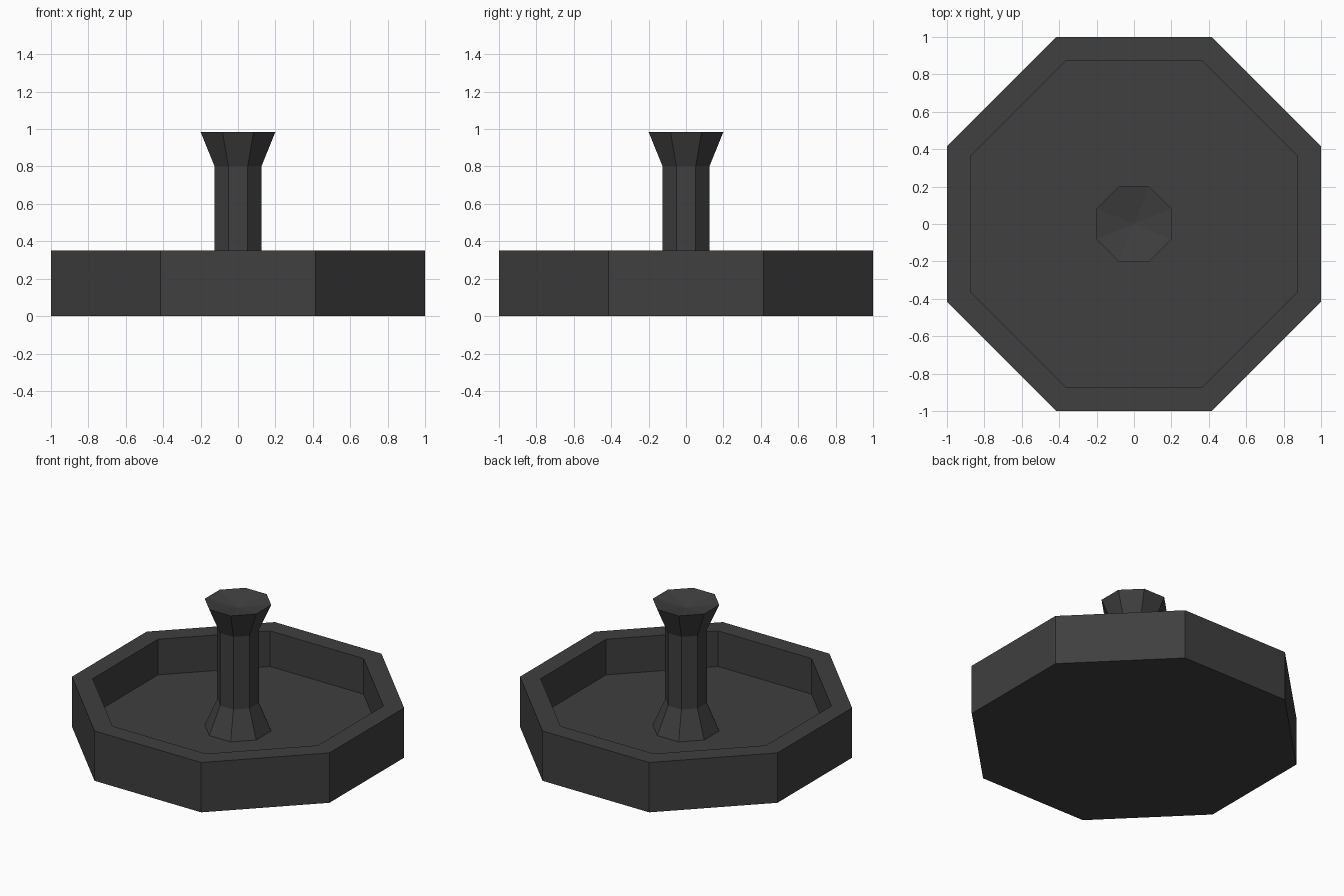
import bpy, bmesh, math

if "Cube" in bpy.data.objects:
    bpy.data.objects.remove(bpy.data.objects["Cube"])

SIDES = 8

dark = bpy.data.materials.new("dark_stone")
dark.diffuse_color = (0.05, 0.05, 0.05, 1)
dark.use_nodes = True
dark.node_tree.nodes["Principled BSDF"].inputs["Base Color"].default_value = dark.diffuse_color


def octagon_lathe(name, profile):
    """Sweep (apothem, z) points round an octagon; an apothem of 0 is a single point."""
    bm = bmesh.new()
    rings = []
    for apothem, z in profile:
        if apothem == 0:
            rings.append([bm.verts.new((0, 0, z))] * SIDES)
            continue
        r = apothem / math.cos(math.pi / SIDES)
        angles = [(i + 0.5) * 2 * math.pi / SIDES for i in range(SIDES)]
        rings.append([bm.verts.new((r * math.cos(a), r * math.sin(a), z)) for a in angles])
    for low, high in zip(rings, rings[1:]):
        for i in range(SIDES):
            j = (i + 1) % SIDES
            corners = [low[i], low[j], high[j], high[i]]
            bm.faces.new(list(dict.fromkeys(corners)))
    # Flat caps on open ends
    for ring in (rings[0], rings[-1]):
        if ring[0] is not ring[1]:
            bm.faces.new(ring)
    bmesh.ops.recalc_face_normals(bm, faces=bm.faces)
    mesh = bpy.data.meshes.new(name)
    bm.to_mesh(mesh)
    bm.free()
    mesh.materials.append(dark)
    obj = bpy.data.objects.new(name, mesh)
    bpy.context.collection.objects.link(obj)
    return obj


# Basin: outer wall, flat rim, inner wall and floor
octagon_lathe("basin", [(1, 0), (1, 0.35), (0.875, 0.35), (0.875, 0.10)])

# Pedestal: flared foot, straight column, flared bowl with a shallow dip
octagon_lathe("pedestal", [(0.2, 0.10), (0.125, 0.29), (0.125, 0.80),
                           (0.2, 0.985), (0, 0.945)])
